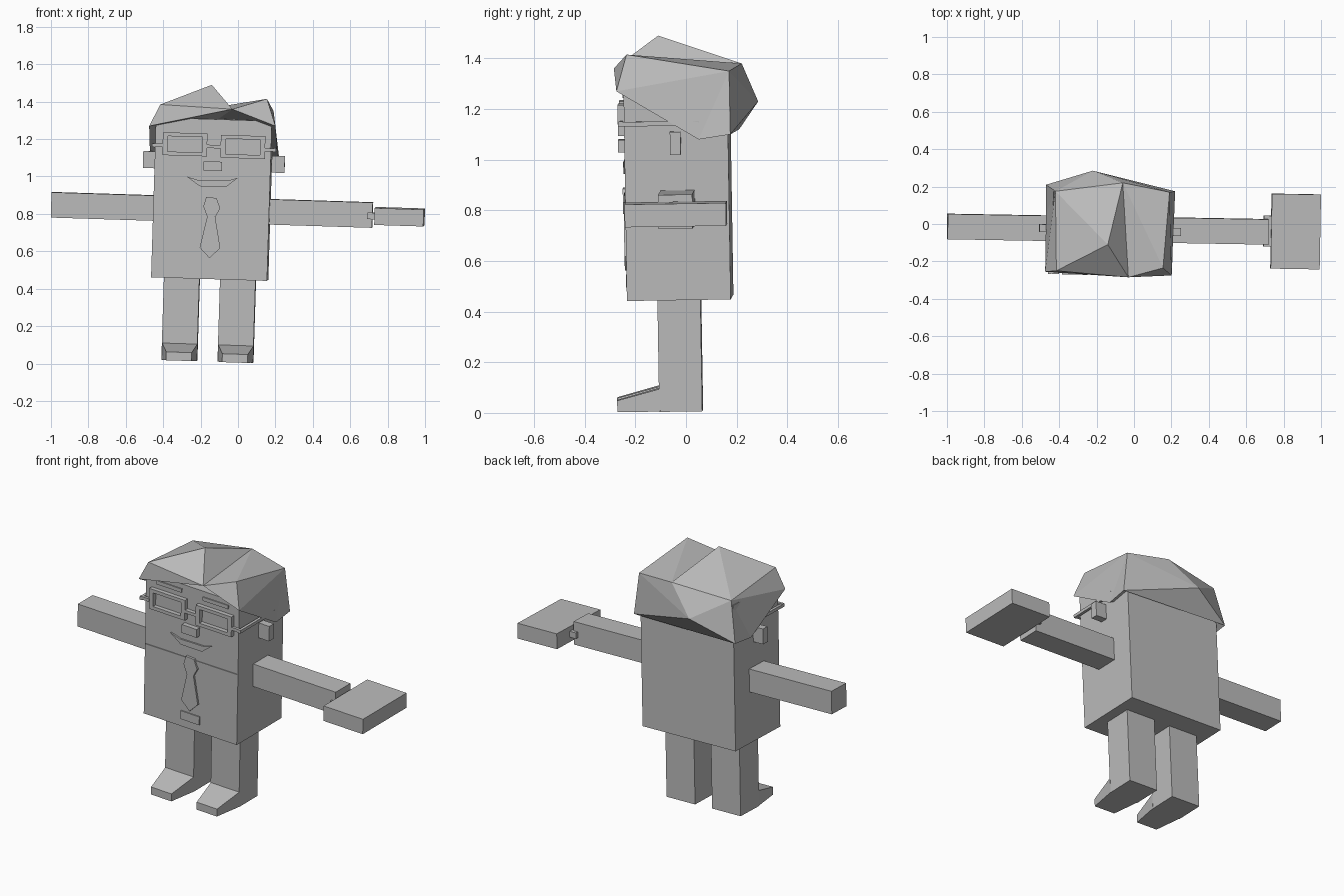
import bpy, bmesh
from math import radians
from mathutils import Matrix, Vector

# The whole figure leans very slightly
LEAN = (Matrix.Rotation(radians(-1), 3, 'Z') @ Matrix.Rotation(radians(1.8), 3, 'Y')
        @ Matrix.Rotation(radians(0.9), 3, 'X'))
GREY = bpy.data.materials.new("plain_grey")
GREY.diffuse_color = (0.5, 0.5, 0.5, 1)


def finish(name, bm):
    bmesh.ops.recalc_face_normals(bm, faces=bm.faces)
    mesh = bpy.data.meshes.new(name)
    bm.to_mesh(mesh)
    bm.free()
    mesh.materials.append(GREY)
    ob = bpy.data.objects.new(name, mesh)
    bpy.context.collection.objects.link(ob)
    return ob


def solid(name, verts, faces):
    bm = bmesh.new()
    vs = [bm.verts.new(v) for v in verts]
    for f in faces:
        bm.faces.new([vs[i] for i in f])
    return finish(name, bm)


def box(name, center, size):
    bm = bmesh.new()
    bmesh.ops.create_cube(bm, size=1)
    for v in bm.verts:
        v.co = LEAN @ (v.co * Vector(size)) + Vector(center)
    return finish(name, bm)


def front_y(x, z):
    """Depth of the body's front surface."""
    return -0.235 + 0.0175 * (0.16 - x) - 0.0157 * (z - 0.45)


def plate(name, points, out, faces=None):
    """Flat shape of (x, z) points standing out from the front surface."""
    bm = bmesh.new()
    vs = [bm.verts.new((x, front_y(x, z) + 0.004, z)) for x, z in points]
    for f in faces or [range(len(vs))]:
        bm.faces.new([vs[i] for i in f])
    ext = bmesh.ops.extrude_face_region(bm, geom=bm.faces[:], use_keep_orig=True)
    moved = [g for g in ext["geom"] if isinstance(g, bmesh.types.BMVert)]
    bmesh.ops.translate(bm, verts=moved, vec=(0, -out - 0.004, 0))
    return finish(name, bm)


def rect(cx, cz, w, h):
    return [(cx + sx * w / 2 + sz * h * 0.015, cz + sz * h / 2 - sx * w * 0.015)
            for sx, sz in ((-1, -1), (1, -1), (1, 1), (-1, 1))]


# Body and head block
box("body", (-0.138, -0.03, 0.882), (0.62, 0.41, 0.855))

# Arms, hand grip and the held slab
box("left_arm", (-0.715, -0.018, 0.84), (0.566, 0.135, 0.135))
box("right_arm", (0.435, -0.037, 0.803), (0.57, 0.135, 0.135))
box("grip", (0.715, -0.038, 0.79), (0.045, 0.165, 0.035))
box("held_slab", (0.864, -0.04, 0.785), (0.262, 0.40, 0.09))

# Legs with tapered toes
for side, x, z0 in (("left", -0.31, 0.018), ("right", -0.01, 0.008)):
    box(side + "_leg", (x + 0.004, -0.023, z0 + 0.24), (0.19, 0.17, 0.48))
    w, t = 0.095, 0.068
    foot = [(-w, 0.0, 0.0), (w, 0.0, 0.0), (w, 0.0, 0.09), (-w, 0.0, 0.09),
            (-t, -0.17, 0.0), (t, -0.17, 0.0), (t, -0.17, 0.045), (-t, -0.17, 0.045)]
    solid(side + "_foot", [LEAN @ Vector(p) + Vector((x - 0.004, -0.1, z0)) for p in foot],
          [(0, 1, 2, 3), (4, 5, 6, 7), (0, 1, 5, 4), (1, 2, 6, 5), (2, 3, 7, 6), (3, 0, 4, 7)])

# Faceted hair with a parting running front to back
hair = [(-0.14, -0.11, 1.49), (-0.06, 0.22, 1.38), (-0.03, -0.285, 1.36),     # peak, parting back, front
        (-0.415, -0.25, 1.385), (-0.42, 0.175, 1.35),                         # upper left
        (0.155, -0.235, 1.415), (0.19, 0.17, 1.35),                           # upper right
        (-0.22, 0.285, 1.23),                                                 # back of head
        (-0.475, -0.255, 1.27), (-0.47, 0.06, 1.10), (-0.47, 0.21, 1.12),     # lower left
        (0.20, -0.275, 1.27), (0.215, 0.05, 1.08), (0.22, 0.175, 1.10),       # lower right
        (-0.13, 0.0, 1.29)]                                                   # hidden underside
solid("hair", hair, [
    (0, 3, 2), (0, 4, 3), (0, 1, 4), (0, 2, 1), (1, 2, 5), (1, 5, 6),
    (1, 7, 4), (1, 6, 7), (4, 7, 10), (6, 13, 7), (7, 13, 10),
    (3, 8, 2), (2, 11, 5), (3, 4, 8), (8, 4, 9), (4, 10, 9),
    (5, 11, 6), (11, 12, 6), (6, 12, 13),
    (14, 8, 2), (14, 2, 11), (14, 11, 12), (14, 12, 13), (14, 13, 10), (14, 10, 9), (14, 9, 8)])

# Ears and nose
box("left_ear", (-0.47, -0.022, 1.09), (0.075, 0.042, 0.09))
box("right_ear", (0.215, -0.042, 1.065), (0.07, 0.042, 0.09))
plate("nose", rect(-0.135, 1.055, 0.1, 0.05), 0.028)

# Glasses, eyes and eyebrows
RING = [(i, (i + 1) % 4, 4 + (i + 1) % 4, 4 + i) for i in range(4)]
for side, x, z in (("left", -0.284, 1.172), ("right", 0.026, 1.158)):
    plate(side + "_glasses_frame", rect(x, z, 0.238, 0.122) + rect(x, z, 0.185, 0.082), 0.024, RING)
    plate(side + "_eye", rect(x, z, 0.165, 0.07), 0.004)
    plate(side + "_eyebrow", rect(x, z + 0.1, 0.17, 0.022), 0.005)
plate("glasses_bridge", rect(-0.128, 1.16, 0.085, 0.018), 0.022)
for side, x, z, hx in (("left", -0.45, 1.168, -0.43), ("right", 0.198, 1.142, 0.172)):
    box(side + "_temple", (x, -0.108, z), (0.016, 0.32, 0.018))
    box(side + "_hinge", (hx, -0.258, z), (0.06, 0.016, 0.018))

# Smiling mouth
plate("mouth", [(-0.275, 1.0), (-0.205, 0.948), (-0.065, 0.943), (0.0, 0.993),
                (-0.055, 0.978), (-0.21, 0.98)], 0.008)

# Collar, tie and buckle
plate("left_collar", [(-0.445, 0.885), (-0.24, 0.80), (-0.195, 0.835), (-0.15, 0.877)], 0.003)
plate("right_collar", [(-0.13, 0.876), (-0.09, 0.832), (-0.045, 0.798), (0.165, 0.868)], 0.003)
plate("tie_knot", [(-0.17, 0.89), (-0.185, 0.84), (-0.165, 0.785), (-0.12, 0.785),
                   (-0.095, 0.83), (-0.115, 0.885)], 0.013)
plate("tie", [(-0.165, 0.785), (-0.205, 0.62), (-0.152, 0.563), (-0.095, 0.618),
              (-0.122, 0.785)], 0.01)
plate("buckle", rect(-0.152, 0.522, 0.125, 0.05), 0.005)
